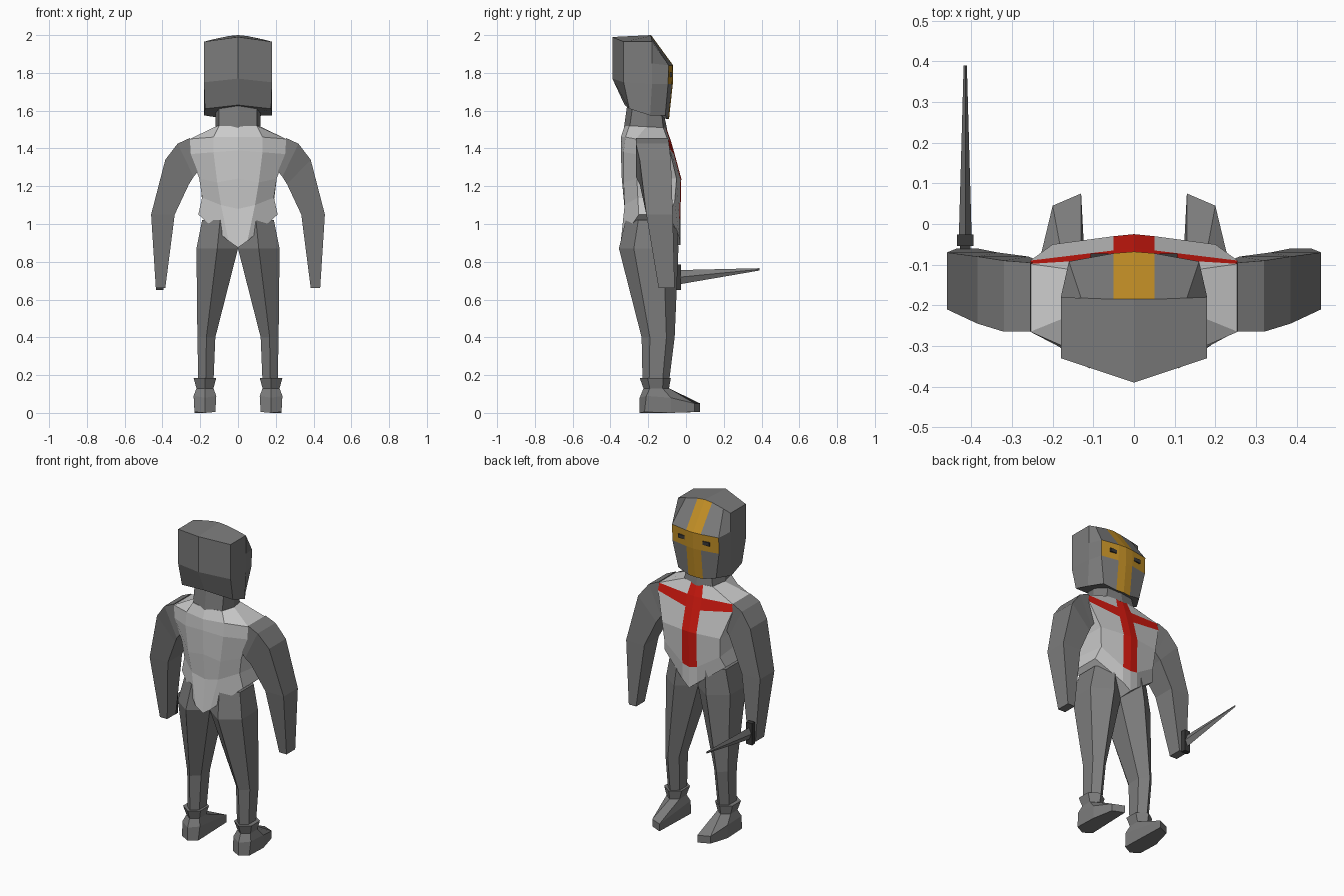
import bpy, bmesh

def material(name, r, g, b):
    m = bpy.data.materials.new(name)
    m.diffuse_color = (r, g, b, 1)
    return m

STEEL = material("steel", 0.2, 0.2, 0.2)
CLOTH = material("cloth", 0.62, 0.62, 0.62)
RED = material("red", 0.65, 0.01, 0.005)
GOLD = material("gold", 0.55, 0.28, 0.02)
DARK = material("dark", 0.04, 0.04, 0.04)

def loft(name, rings, mats=(STEEL,), paint=None, split_caps=False):
    """Join equal-length rings of points by quads; paint(ring, segment) picks the material."""
    bm = bmesh.new()
    vs = [[bm.verts.new(p) for p in r] for r in rings]
    n = len(rings[0])
    for i in range(len(rings) - 1):
        for j in range(n):
            k = (j + 1) % n
            f = bm.faces.new((vs[i][j], vs[i][k], vs[i + 1][k], vs[i + 1][j]))
            f.material_index = paint(i, j) if paint else 0
    for cap in (vs[0], vs[-1]):
        if split_caps:
            h = n // 2
            bm.faces.new(cap[:h + 1])
            bm.faces.new(cap[h:] + cap[:1])
        else:
            bm.faces.new(cap)
    bmesh.ops.recalc_face_normals(bm, faces=bm.faces)
    me = bpy.data.meshes.new(name)
    bm.to_mesh(me)
    bm.free()
    for m in mats:
        me.materials.append(m)
    ob = bpy.data.objects.new(name, me)
    bpy.context.collection.objects.link(ob)
    return ob

def mirrored(half):
    """Complete a half ring whose first and last points lie on x = 0."""
    return half + [(-x, y, z) for x, y, z in half[-2:0:-1]]

def pair(name, rings):
    for side, s in (("left", -1), ("right", 1)):
        loft(f"{side}_{name}", [[(s * x, y, z) for x, y, z in r] for r in rings])

def box(name, c, d, mat):
    rings = [[(c[0] + sx * d[0] / 2, c[1] + sy * d[1] / 2, c[2] + sz * d[2] / 2)
              for sx, sy in ((-1, -1), (1, -1), (1, 1), (-1, 1))] for sz in (-1, 1)]
    return loft(name, rings, (mat,))

# Helmet with gold cross (half rings run from back centre to front centre)
helmet = [
    [(0, -.39, 1.99), (.18, -.33, 1.965), (.18, -.18, 1.965), (.13, -.182, 1.978), (.05, -.185, 1.995), (0, -.185, 2.0)],
    [(0, -.39, 1.88), (.18, -.33, 1.86), (.18, -.18, 1.85), (.16, -.092, 1.84), (.05, -.072, 1.84), (0, -.068, 1.84)],
    [(0, -.39, 1.77), (.18, -.33, 1.75), (.18, -.18, 1.74), (.16, -.095, 1.74), (.05, -.075, 1.74), (0, -.07, 1.74)],
    [(0, -.325, 1.63), (.175, -.30, 1.61), (.18, -.19, 1.575), (.13, -.11, 1.575), (.05, -.095, 1.555), (0, -.09, 1.555)],
]
loft("helmet", [mirrored(r) for r in helmet], (STEEL, GOLD),
     lambda i, j: int(j in (4, 5) or (i == 1 and j in (3, 6))), True)
for s in (-1, 1):
    box("eye_slit", (s * .085, -.079, 1.79), (.045, .012, .022), DARK)

# Neck
neck = [
    [(0, -.31, 1.64), (.10, -.28, 1.64), (.12, -.21, 1.62), (.08, -.13, 1.6), (0, -.12, 1.6)],
    [(0, -.33, 1.50), (.10, -.30, 1.50), (.12, -.21, 1.50), (.10, -.12, 1.50), (0, -.10, 1.50)],
]
loft("neck", [mirrored(r) for r in neck], split_caps=True)

# Shirt with red cross on the chest
shirt = [
    [(0, -.325, 1.52), (.10, -.30, 1.52), (.12, -.21, 1.515), (.10, -.12, 1.51), (.04, -.11, 1.51), (0, -.105, 1.51)],
    [(0, -.345, 1.46), (.13, -.32, 1.46), (.255, -.265, 1.45), (.255, -.098, 1.45), (.05, -.085, 1.44), (0, -.08, 1.44)],
    [(0, -.345, 1.39), (.13, -.33, 1.38), (.25, -.265, 1.37), (.255, -.09, 1.405), (.05, -.065, 1.37), (0, -.06, 1.37)],
    [(0, -.34, 1.24), (.11, -.33, 1.22), (.205, -.26, 1.24), (.20, -.05, 1.24), (.05, -.03, 1.24), (0, -.025, 1.24)],
    [(0, -.325, 1.08), (.09, -.325, 1.10), (.19, -.255, 1.14), (.19, -.06, 1.12), (.05, -.035, 1.03), (0, -.03, 1.02)],
    [(0, -.345, .875), (.05, -.345, .91), (.21, -.25, 1.05), (.21, -.09, 1.05), (.05, -.035, .93), (0, -.03, .89)],
]
loft("shirt", [mirrored(r) for r in shirt], (CLOTH, RED),
     lambda i, j: int((i < 4 and j in (4, 5)) or (i == 1 and j in (3, 6))), True)

# Arms: outer x,z / inner x,z / back y, front y
arm = [(.255, 1.455, .21, 1.28, -.265, -.095), (.32, 1.425, .235, 1.25, -.265, -.09),
       (.385, 1.34, .26, 1.21, -.245, -.08), (.46, 1.05, .335, 1.05, -.21, -.07),
       (.435, .66, .385, .66, -.145, -.06)]
pair("arm", [[(ox, b, oz), (ox, f, oz), (ix, f, iz), (ix, b, iz)] for ox, oz, ix, iz, b, f in arm])

# Legs: inner x, outer x, back y, front y, z as six-sided sections
def hexring(a, b, y0, y1, z):
    m, d = (a + b) / 2, (y1 - y0) * .25
    return [(a, y0 + d, z), (m, y0, z), (b, y0 + d, z), (b, y1 - d, z), (m, y1, z), (a, y1 - d, z)]

pair("leg", [hexring(*r) for r in ((0, .19, -.32, -.05, 1.02), (0, .22, -.355, -.04, .87),
                                   (.12, .215, -.235, -.06, .4), (.13, .21, -.23, -.09, .16))])

# Boots: cuff, ankle, foot
pair("boot", [
    hexring(.115, .235, -.245, -.08, .185), hexring(.13, .22, -.225, -.09, .13),
    [(.115, -.21, .09), (.175, -.245, .08), (.235, -.21, .09), (.23, -.08, .08), (.20, .045, .05), (.13, .075, .05)],
    [(.12, -.22, .005), (.175, -.245, 0), (.23, -.22, .005), (.23, -.08, 0), (.20, .045, .005), (.13, .075, .005)],
])

# Sword held in the left hand: blade, guard, grip
def diamond(y, z, w, h):
    return [(-.415 - w, y, z), (-.415, y, z - h), (-.415 + w, y, z), (-.415, y, z + h)]

loft("sword_blade", [diamond(-.04, .718, .016, .038), diamond(.39, .76, .004, .006)])
box("sword_guard", (-.415, -.04, .718), (.04, .028, .135), DARK)
box("sword_grip", (-.415, -.09, .715), (.025, .09, .03), DARK)
